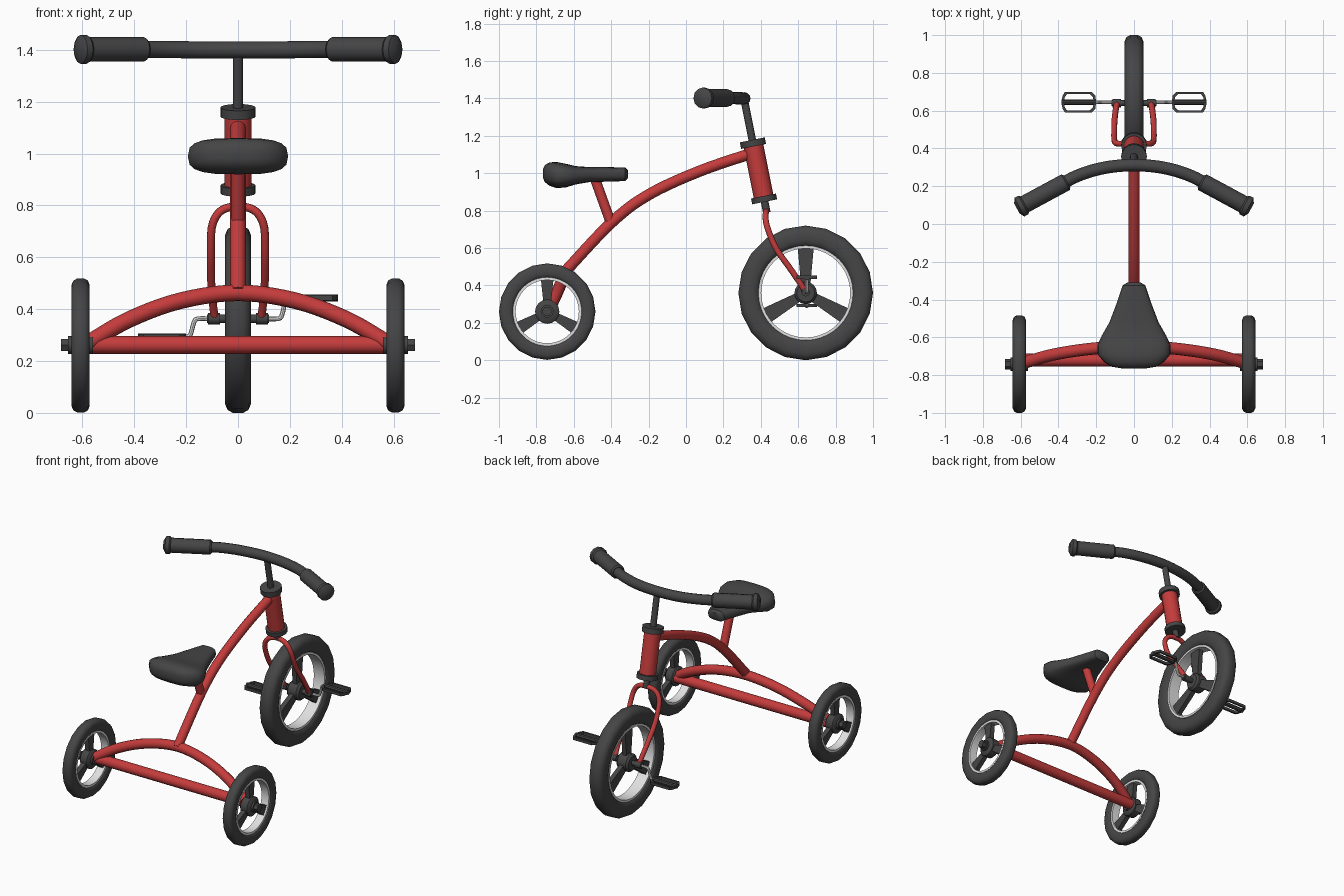
import bpy, bmesh, math
from mathutils import Vector

if "Cube" in bpy.data.objects:
    bpy.data.objects.remove(bpy.data.objects["Cube"])

def material(name, col):
    m = bpy.data.materials.new(name)
    m.diffuse_color = (*col, 1)
    m.use_nodes = True
    m.node_tree.nodes["Principled BSDF"].inputs["Base Color"].default_value = m.diffuse_color
    return m

RED = material("red paint", (0.56, 0.045, 0.045))
DARK = material("dark rubber", (0.06, 0.06, 0.06))
SILVER = material("light metal", (0.75, 0.75, 0.75))

def finish(name, bm, mat):
    bmesh.ops.recalc_face_normals(bm, faces=bm.faces)
    me = bpy.data.meshes.new(name)
    bm.to_mesh(me)
    bm.free()
    me.materials.append(mat)
    ob = bpy.data.objects.new(name, me)
    bpy.context.collection.objects.link(ob)
    return ob

def loft(name, rings, mat, closed=False):
    """Skin a list of equal-length rings; cap the ends unless closed."""
    bm = bmesh.new()
    vs = [[bm.verts.new(p) for p in ring] for ring in rings]
    n = len(vs[0])
    for i in range(len(vs) if closed else len(vs) - 1):
        a, b = vs[i], vs[(i + 1) % len(vs)]
        for j in range(n):
            k = (j + 1) % n
            bm.faces.new((a[j], a[k], b[k], b[j]))
    if not closed:
        bm.faces.new(vs[0])
        bm.faces.new(vs[-1])
    return finish(name, bm, mat)

def circle(c, d, r, n):
    q = Vector(d).to_track_quat('Z', 'Y')
    return [Vector(c) + q @ Vector((r * math.cos(2 * math.pi * j / n),
            r * math.sin(2 * math.pi * j / n), 0)) for j in range(n)]

def lathe(name, start, end, profile, mat, n=20, closed=False):
    """Profile of (radius, fraction along start-end)."""
    a, b = Vector(start), Vector(end)
    return loft(name, [circle(a.lerp(b, t), b - a, r, n) for r, t in profile], mat, closed)

def rod(name, start, end, r, mat, n=12):
    return lathe(name, start, end, [(r, 0), (r, 1)], mat, n)

def tube(name, pts, r, mat, steps=5, sides=4, cyclic=False):
    """Round tube through smoothly interpolated points."""
    P = [Vector(p) for p in pts]
    path = P
    if steps > 1:
        E = [2 * P[0] - P[1]] + P + [2 * P[-1] - P[-2]]
        path = []
        for i in range(1, len(E) - 2):
            p0, p1, p2, p3 = E[i - 1:i + 3]
            for s in range(steps):
                t = s / steps
                path.append(0.5 * (2 * p1 + (p2 - p0) * t + (2 * p0 - 5 * p1 + 4 * p2 - p3) * t * t
                                   + (3 * p1 - p0 - 3 * p2 + p3) * t ** 3))
        path.append(P[-1])
    cu = bpy.data.curves.new(name, 'CURVE')
    cu.dimensions = '3D'
    cu.bevel_depth = r
    cu.bevel_resolution = sides
    cu.use_fill_caps = True
    sp = cu.splines.new('POLY')
    sp.points.add(len(path) - 1)
    for q, p in zip(sp.points, path):
        q.co = (*p, 1)
    sp.use_cyclic_u = cyclic
    cu.materials.append(mat)
    ob = bpy.data.objects.new(name, cu)
    bpy.context.collection.objects.link(ob)
    return ob

def wheel(name, c, R, rin, w, hub_r, hub_w, spoke):
    c, X = Vector(c), Vector((1, 0, 0))
    # tyre: rounded closed section
    mid, h = (R + rin) / 2, (R - rin) / 2
    prof = []
    for i in range(12):
        a = math.pi * (i + 0.5) / 6
        sx, sr = [math.copysign(abs(v) ** 0.7, v) for v in (math.cos(a), math.sin(a))]
        prof.append((mid + h * sr / 0.976, 0.5 + 0.5 * sx / 0.976))
    lathe(name + "_tyre", c - X * w / 2, c + X * w / 2, prof, DARK, 20, True)
    # rim band
    lathe(name + "_rim", c - X * w * .4, c + X * w * .4,
          [(rin + .006, 0), (rin + .006, 1), (rin - .009, 1), (rin - .009, 0)], SILVER, 40, True)
    # hub and three tapered spokes
    lathe(name + "_hub", c - X * hub_w / 2, c + X * hub_w / 2,
          [(hub_r * .8, 0), (hub_r, .15), (hub_r, .85), (hub_r * .8, 1)], DARK, 16)
    for k in range(3):
        a = math.pi / 2 + k * 2 * math.pi / 3
        d = Vector((0, math.cos(a), math.sin(a)))
        s = Vector((0, -math.sin(a), math.cos(a)))
        rings = []
        for r, hw in ((hub_r * .5, spoke * .55), (rin - .004, spoke)):
            rings.append([c + d * r + s * hw * u + X * .016 * v
                          for u, v in ((-1, -1), (1, -1), (1, 1), (-1, 1))])
        loft(f"{name}_spoke_{k + 1}", rings, DARK)

# wheels
FW = Vector((0, .64, .36))
wheel("front_wheel", FW, .36, .247, .10, .06, .09, .043)
for side, s in (("left", -1), ("right", 1)):
    wheel("rear_wheel_" + side, (s * .607, -.742, .26), .258, .178, .07, .065, .07, .034)
    rod("axle_sleeve_" + side, (s * .56, -.742, .262), (s * .655, -.742, .262), .035, DARK)
    rod("axle_nut_" + side, (s * .65, -.742, .262), (s * .682, -.742, .262), .027, DARK, 6)

# frame
rod("rear_axle", (-.59, -.72, .262), (.59, -.72, .262), .034, RED, 16)
tube("rear_arch", [(-.585, -.735, .265), (-.42, -.69, .36), (-.22, -.66, .433), (0, -.645, .463),
                   (.22, -.66, .433), (.42, -.69, .36), (.585, -.735, .265)], .032, RED)
tube("main_tube", [(0, -.655, .465), (0, -.40, .735), (0, -.20, .885), (0, .07, 1.01),
                   (0, .36, 1.11)], .03, RED)
rod("seat_post", (0, -.40, .73), (0, -.49, .98), .027, RED)

# head tube, collars and stem along the steering axis
def steer(z):
    return Vector((0, .42 - (z - .85) * .2, z))
rod("head_tube", steer(.87), steer(1.15), .053, RED, 16)
rod("lower_collar", steer(.847), steer(.878), .068, DARK, 16)
rod("upper_collar", steer(1.143), steer(1.178), .068, DARK, 16)
rod("stem", steer(1.16), steer(1.40), .02, DARK)
rod("steerer", steer(.79), steer(.86), .02, DARK)

# fork: one bent tube over the wheel
leg = [(.088, .64, .36), (.095, .615, .405), (.103, .55, .50), (.105, .48, .60), (.102, .435, .71),
       (.08, .425, .765), (.045, .427, .79)]
tube("fork", [(-x, y, z) for x, y, z in leg] + [(0, .43, .795)] + leg[::-1], .016, RED, 3, 3)

# handlebar with grips
tube("handlebar", [(-.42, .19, 1.402), (-.30, .255, 1.402), (-.16, .297, 1.4), (0, .312, 1.4),
                   (.16, .297, 1.4), (.30, .255, 1.402), (.42, .19, 1.402)], .033, DARK)
for side, s in (("left", -1), ("right", 1)):
    lathe("grip_" + side, (s * .355, .225, 1.402), (s * .62, .082, 1.402),
          [(.038, 0), (.047, .03), (.047, .84), (.056, .87), (.056, .95), (.03, 1.0)], DARK, 12)

# seat: rounded sections (y, half width, bottom, top)
rings = []
for y, w, lo, hi in ((-.31, .035, .975, 1.015), (-.325, .06, .958, 1.03), (-.42, .092, .955, 1.033),
                     (-.52, .13, .952, 1.033), (-.59, .17, .94, 1.038), (-.64, .193, .925, 1.05),
                     (-.69, .193, .92, 1.06), (-.73, .16, .933, 1.058), (-.755, .12, .953, 1.043),
                     (-.765, .06, .975, 1.02)):
    ring = []
    for j in range(20):
        a = 2 * math.pi * j / 20
        cx, cz = [math.copysign(abs(v) ** .65, v) for v in (math.cos(a), math.sin(a))]
        ring.append((w * cx, y, (lo + hi) / 2 + (hi - lo) / 2 * cz))
    rings.append(ring)
loft("seat", rings, DARK)

# cranks and pedals
rod("front_axle", (-.12, .64, .363), (.12, .64, .363), .016, DARK)
for side, s, pz in (("left", -1, .293), ("right", 1, .443)):
    rod("axle_clamp_" + side, (s * .07, .64, .363), (s * .115, .64, .363), .022, DARK)
    dz = pz - .363
    tube("crank_" + side, [(s * .10, .645, .363), (s * .155, .645, .363), (s * .17, .645, .363 + dz * .2),
                           (s * .183, .645, .363 + dz * .85), (s * .20, .645, pz), (s * .24, .645, pz)],
         .009, SILVER, 3, 2)
    rod("pedal_spindle_" + side, (s * .20, .645, pz), (s * .385, .645, pz), .014, DARK, 8)
    # hexagonal flat pedal frame
    outline = [(.20, 0), (.205, .035), (.225, .055), (.365, .055), (.378, .035), (.385, 0),
               (.378, -.035), (.365, -.055), (.225, -.055), (.205, -.035)]
    frame = []
    for px, py in outline:
        ix, iy = .293 + (px - .293) * .86, py * .78
        frame.append([(s * px, .645 + py, pz - .009), (s * px, .645 + py, pz + .009),
                      (s * ix, .645 + iy, pz + .009), (s * ix, .645 + iy, pz - .009)])
    loft("pedal_frame_" + side, frame, DARK, True)

# turn tubes into meshes and smooth everything by angle
bpy.ops.object.select_all(action='DESELECT')
for ob in bpy.context.scene.objects:
    ob.select_set(True)
    bpy.context.view_layer.objects.active = ob
bpy.ops.object.convert(target='MESH')
bpy.ops.object.shade_smooth_by_angle(angle=math.radians(40))
